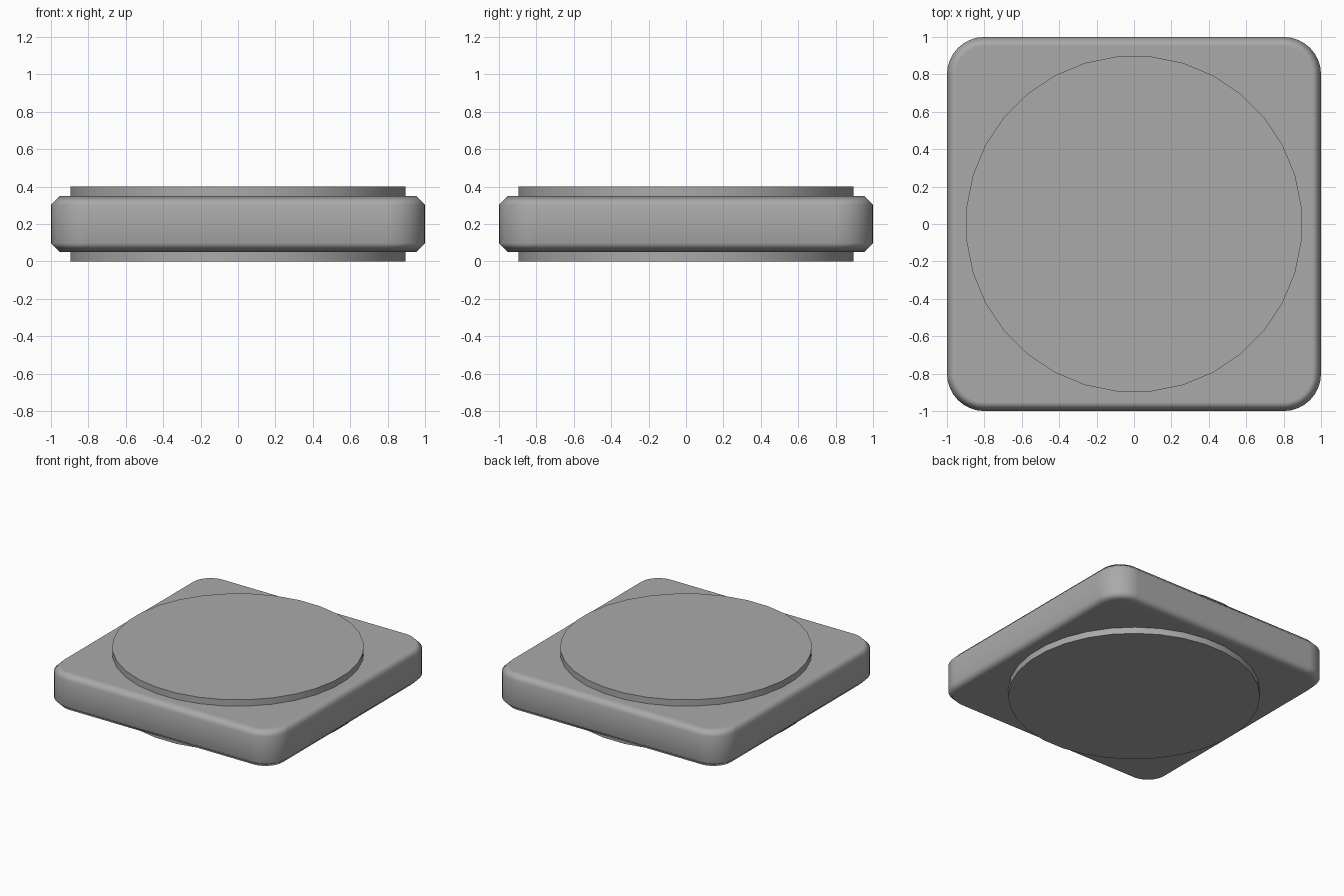
import bpy, bmesh, math
from mathutils import Matrix

if "Cube" in bpy.data.objects:
    bpy.data.objects.remove(bpy.data.objects["Cube"], do_unlink=True)

# Single plain grey material
GREY = (0.4, 0.4, 0.4, 1)
grey = bpy.data.materials.new("plain grey")
grey.use_nodes = True
grey.diffuse_color = GREY
grey.node_tree.nodes["Principled BSDF"].inputs["Base Color"].default_value = GREY


def finish(bm, name):
    """Turn the bmesh into a smooth-shaded object with sharp right angles."""
    bmesh.ops.recalc_face_normals(bm, faces=bm.faces)
    mesh = bpy.data.meshes.new(name)
    bm.to_mesh(mesh)
    bm.free()
    mesh.materials.append(grey)
    obj = bpy.data.objects.new(name, mesh)
    bpy.context.collection.objects.link(obj)
    bpy.ops.object.select_all(action='DESELECT')
    obj.select_set(True)
    bpy.context.view_layer.objects.active = obj
    bpy.ops.object.shade_smooth_by_angle(angle=math.radians(60))
    return obj


# Square slab: rounded upright corners, then chamfered top and bottom rims
Z0, Z1 = 0.05, 0.35
bm = bmesh.new()
bmesh.ops.create_cube(bm, size=1, matrix=Matrix.Translation((0, 0, (Z0 + Z1) / 2))
                      @ Matrix.Diagonal((2, 2, Z1 - Z0, 1)))
upright = [e for e in bm.edges if abs(e.verts[0].co.z - e.verts[1].co.z) > 0.1]
bmesh.ops.bevel(bm, geom=upright, offset=0.2, segments=8, profile=0.5, affect='EDGES')
rims = [e for e in bm.edges if abs(e.verts[0].co.z - e.verts[1].co.z) < 0.001]
bmesh.ops.bevel(bm, geom=rims, offset=0.048, segments=1, affect='EDGES')
slab = finish(bm, "slab")

# Keep the large faces flat so only the chamfers shade as rounded
weighted = slab.modifiers.new("flat large faces", 'WEIGHTED_NORMAL')
weighted.keep_sharp = True

# Round disc passing through the slab, standing proud above and below
bm = bmesh.new()
bmesh.ops.create_cone(bm, cap_ends=True, segments=32, radius1=0.9, radius2=0.9, depth=0.4,
                      matrix=Matrix.Translation((0, 0, 0.2)) @ Matrix.Rotation(math.pi / 32, 4, 'Z'))
finish(bm, "disc")
